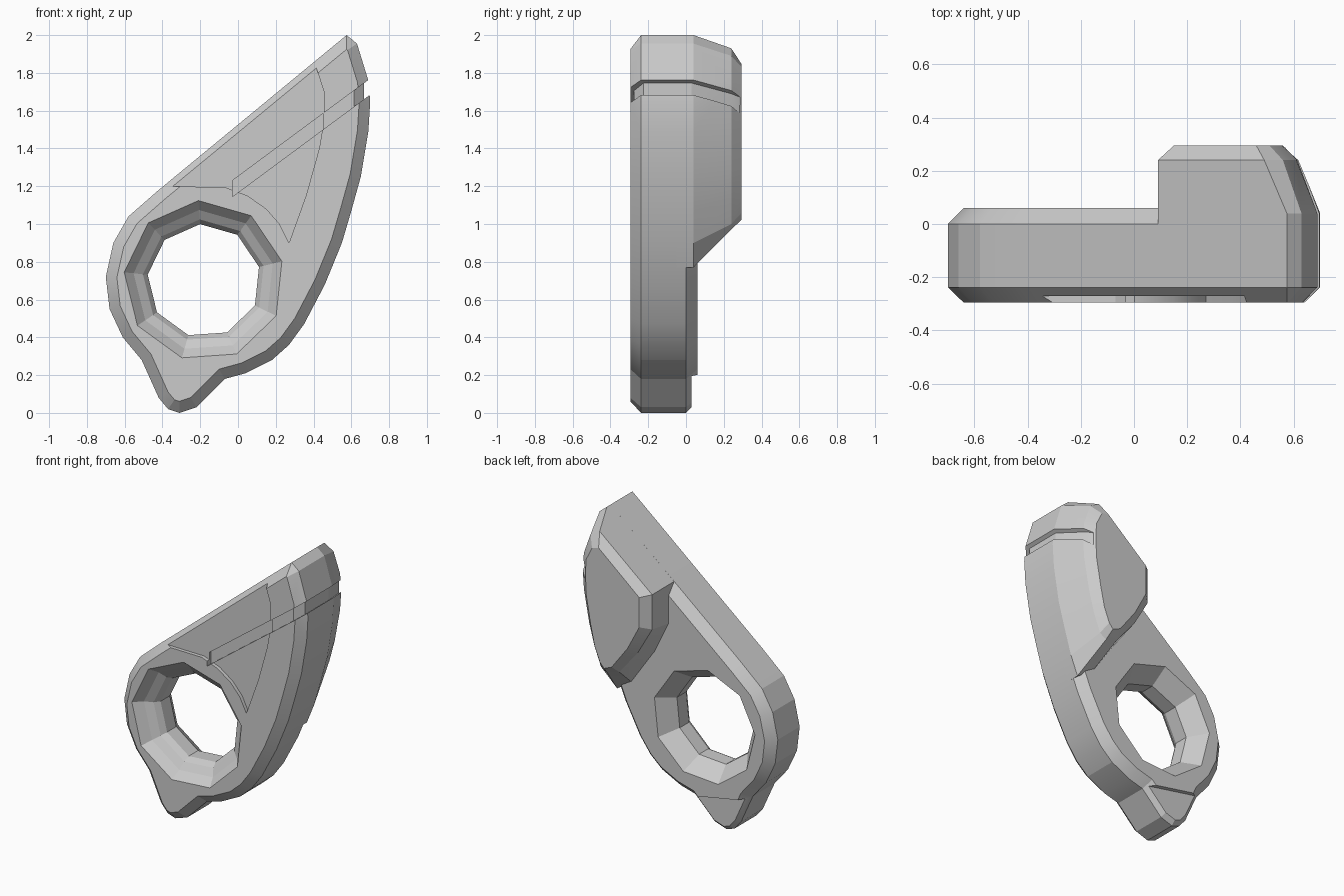
import bpy, bmesh, math
from mathutils import Vector

if "Cube" in bpy.data.objects:
    bpy.data.objects.remove(bpy.data.objects["Cube"])


def loft(name, rings):
    """Closed solid through rings of equal point count."""
    bm = bmesh.new()
    vs = [[bm.verts.new(p) for p in r] for r in rings]
    n = len(vs[0])
    for a, b in zip(vs, vs[1:]):
        for i in range(n):
            j = (i + 1) % n
            bm.faces.new((a[i], a[j], b[j], b[i]))
    bm.faces.new(vs[0])
    bm.faces.new(vs[-1])
    bmesh.ops.recalc_face_normals(bm, faces=bm.faces)
    me = bpy.data.meshes.new(name)
    bm.to_mesh(me)
    bm.free()
    ob = bpy.data.objects.new(name, me)
    bpy.context.collection.objects.link(ob)
    return ob


def at_y(pts, y):
    return [(x, y, z) for x, z in pts]


def inset(pts, d):
    """Mitred inset of a clockwise outline."""
    out = []
    for i, p in enumerate(pts):
        p = Vector(p)
        a = (p - Vector(pts[i - 1])).normalized()
        b = (Vector(pts[(i + 1) % len(pts)]) - p).normalized()
        na, nb = Vector((a.y, -a.x)), Vector((b.y, -b.x))
        out.append(tuple(p + (na + nb) * d / (1 + na.dot(nb))))
    return out


def ngon(r, y, n=9, phase=94, cx=-0.18, cz=0.70):
    t = [math.radians(phase + 360 * i / n) for i in range(n)]
    return [(cx + r * math.cos(a), y, cz + r * math.sin(a)) for a in t]


# main plate: chamfered front and back
outline = [(-.31, 0), (-.37, .02), (-.42, .08), (-.51, .28), (-.61, .40), (-.68, .55),
           (-.70, .72), (-.66, .90), (-.58, 1.04), (-.42, 1.18), (.575, 2.0), (.63, 1.955),
           (.69, 1.76), (.70, 1.65), (.69, 1.49), (.65, 1.25), (.60, 1.07), (.55, .90),
           (.46, .68), (.35, .47), (.27, .36), (.18, .28), (.04, .21), (-.07, .18), (-.22, .03)]
inner = inset(outline, .058)
plate = loft("plate", [at_y(inner, -.295), at_y(outline, -.238),
                       at_y(outline, 0), at_y(inner, .06)])

# raised rear pod, sloping in toward its back face
base = [(.575, 2.0), (.09, 1.60), (.09, 1.33), (.20, 1.10), (.38, .84), (.497, .77), (.55, .90),
        (.60, 1.07), (.65, 1.25), (.69, 1.49), (.70, 1.65), (.69, 1.76), (.63, 1.955)]
shoulder = [(.49, 1.93), (.09, 1.60), (.09, 1.36), (.20, 1.17), (.34, 1.0), (.43, .97), (.48, 1.0),
            (.53, 1.13), (.57, 1.28), (.61, 1.5), (.62, 1.65), (.61, 1.75), (.56, 1.89)]
top = [(.46, 1.845), (.15, 1.585), (.15, 1.38), (.24, 1.21), (.36, 1.05), (.42, 1.025), (.45, 1.06),
       (.49, 1.16), (.52, 1.30), (.555, 1.5), (.56, 1.65), (.555, 1.74), (.51, 1.83)]
pod = loft("rear_pod", [at_y(base, -.05), at_y(base, .04), at_y(shoulder, .24), at_y(top, .295)])

# nine-sided stepped hole
hole = loft("hole_cutter", [ngon(r, y) for r, y in (
    (.45, -.32), (.425, -.295), (.375, -.235), (.325, -.20), (.30, -.16),
    (.30, -.06), (.39, .06), (.40, .08))])

# recessed front wing panel
panel_pts = [(-.50, 1.30), (-.42, 1.20), (-.07, 1.195), (.05, 1.15), (.15, 1.08), (.22, 1.0),
             (.27, .90), (.36, 1.15), (.43, 1.40), (.455, 1.55), (.455, 1.70), (.41, 1.84), (.36, 1.95)]
panel = loft("panel_cutter", [at_y(panel_pts, -.4), at_y(panel_pts, -.27)])

# slanted groove wrapping the front and the right side
band = [(-.03, -.4), (-.03, -.25), (.45, -.25), (.45, -.274), (.615, -.274), (.668, -.225),
        (.668, .03), (.592, .24), (.57, .28), (.57, .4), (.9, .4), (.9, -.4)]
groove = loft("groove_cutter", [[(x, y, z0 + .74 * (x - .68)) for x, y in band]
                                for z0 in (1.67, 1.755)])

# lower step on the back of the bottom lug
lug_pts = [(-.53, .275), (-.07, .19), (-.15, -.2), (-.62, -.1)]
lug = loft("lug_cutter", [at_y(lug_pts, .03), at_y(lug_pts, .2)])


def cut(ob, cutters):
    for c in cutters:
        m = ob.modifiers.new("cut", 'BOOLEAN')
        m.operation = 'DIFFERENCE'
        m.solver = 'EXACT'
        m.object = c
    bpy.context.view_layer.update()
    dg = bpy.context.evaluated_depsgraph_get()
    me = bpy.data.meshes.new_from_object(ob.evaluated_get(dg))
    ob.modifiers.clear()
    ob.data = me


cut(plate, [hole, panel, groove, lug])
cut(pod, [groove])
for c in (hole, panel, groove, lug):
    bpy.data.objects.remove(c)

# soften only the shallow facets
for ob in (plate, pod):
    bpy.ops.object.select_all(action='DESELECT')
    ob.select_set(True)
    bpy.context.view_layer.objects.active = ob
    bpy.ops.object.shade_smooth_by_angle(angle=math.radians(15))
